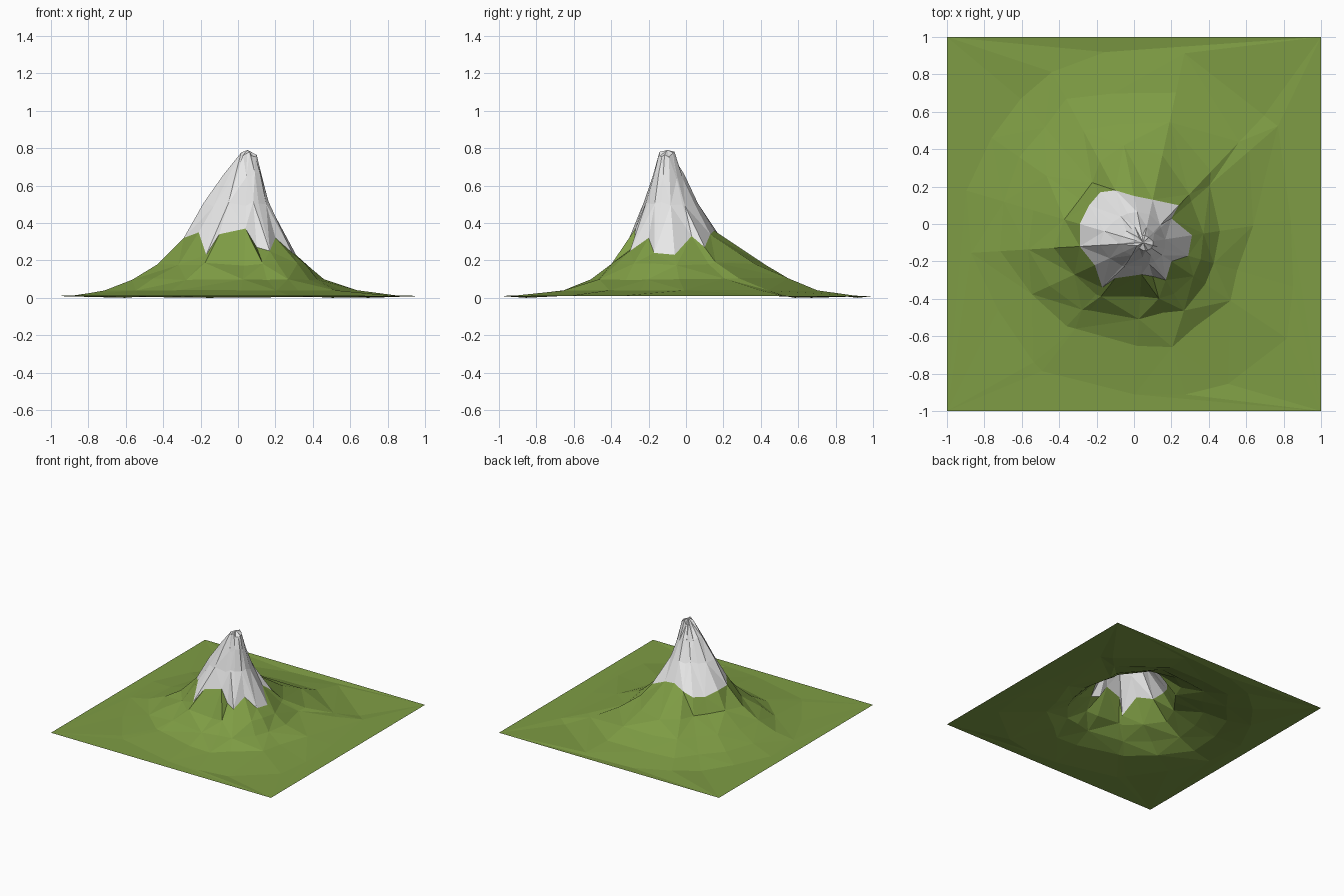
import bpy, bmesh, math, random
from mathutils import Vector

if "Cube" in bpy.data.objects:
    bpy.data.objects.remove(bpy.data.objects["Cube"])

random.seed(4)
PEAK = Vector((0.05, -0.10, 0.79))

# Radius from the peak axis at each height, for E, NE, N, NW, W, SW, S, SE
SLOPE = {
    0.18: (.31, .36, .55, .42, .47, .39, .29, .31),
    0.10: (.41, .50, .70, .62, .63, .50, .39, .41),
    0.04: (.53, .74, .84, .85, .74, .60, .56, .55),
    0.01: (.78, .98, 1.0, 1.05, .90, .85, .80, .92),
}
CONE = {
    0.50: (.115, .125, .165, .18, .24, .17, .12, .12),
    0.65: (.085, .075, .09, .10, .13, .095, .075, .08),
    0.76: (.055, .04, .04, .035, .04, .035, .04, .05),
}
# Jagged lower edge of the snow, counter-clockwise
SNOW_LINE = [
    (.31, -.06, .23), (.20, .03, .33), (.24, .10, .27), (.10, .13, .34),
    (0, .15, .36), (-.10, .18, .33), (-.18, .17, .30), (-.24, .10, .29),
    (-.29, 0, .32), (-.29, -.12, .32), (-.21, -.22, .35), (-.17, -.34, .23),
    (-.10, -.29, .34), (.04, -.27, .37), (.10, -.28, .27), (.17, -.30, .25),
    (.20, -.20, .32), (.29, -.17, .24),
]
ANGLES = [math.atan2(y - PEAK.y, x - PEAK.x) % math.tau for x, y, z in SNOW_LINE]


def material(name, rgb):
    m = bpy.data.materials.new(name)
    m.diffuse_color = (*rgb, 1)
    m.use_nodes = True
    m.node_tree.nodes["Principled BSDF"].inputs["Base Color"].default_value = m.diffuse_color
    return m


def ring(z, radii, rough):
    """Slightly uneven contour around the peak."""
    pts = []
    for a in ANGLES:
        t = a / math.tau * 8
        i = int(t) % 8
        r = radii[i] + (radii[(i + 1) % 8] - radii[i]) * (t - int(t))
        r *= 1 + random.uniform(-rough, rough)
        x = max(-.95, min(.95, PEAK.x + r * math.cos(a)))
        y = max(-.95, min(.93, PEAK.y + r * math.sin(a)))
        pts.append((x, y, z * (1 + random.uniform(-rough, rough))))
    return pts


def skin(bm, rings):
    """Triangulated strips between successive contours, outer to inner."""
    loops = [[bm.verts.new(p) for p in r] for r in rings]
    for k, (lo, hi) in enumerate(zip(loops, loops[1:])):
        n = len(lo)
        for i in range(n):
            j = (i + 1) % n
            if (i + k) % 2:
                bm.faces.new((lo[i], lo[j], hi[j]))
                bm.faces.new((lo[i], hi[j], hi[i]))
            else:
                bm.faces.new((lo[i], lo[j], hi[i]))
                bm.faces.new((lo[j], hi[j], hi[i]))
    return loops


def finish(bm, name, mat):
    for f in bm.faces:
        f.normal_update()
        if f.normal.z < 0:
            f.normal_flip()
    me = bpy.data.meshes.new(name)
    bm.to_mesh(me)
    bm.free()
    me.materials.append(mat)
    bpy.context.collection.objects.link(bpy.data.objects.new(name, me))


# Grassy slopes, joined to the flat square of land
bm = bmesh.new()
outer = [ring(z, SLOPE[z], .05) for z in sorted(SLOPE)]
outer[0] = [(x, y, random.choice((0, .01, .012))) for x, y, z in outer[0]]
loops = skin(bm, outer + [SNOW_LINE])
corners = [bm.verts.new((x, y, .01)) for x, y in ((-1, -1), (1, -1), (1, 1), (-1, 1))]
border = [bm.edges.new((corners[i], corners[(i + 1) % 4])) for i in range(4)]
foot = loops[0]
border += [bm.edges.get((foot[i], foot[(i + 1) % len(foot)])) for i in range(len(foot))]
bmesh.ops.triangle_fill(bm, edges=border, use_beauty=True, normal=(0, 0, 1))
finish(bm, "grassy_slopes", material("grass green", (.21, .335, .058)))

# Snow cap up to the summit
bm = bmesh.new()
loops = skin(bm, [SNOW_LINE] + [ring(z, CONE[z], .03) for z in sorted(CONE)])
tip = bm.verts.new(PEAK)
top = loops[-1]
for i in range(len(top)):
    bm.faces.new((top[i], top[(i + 1) % len(top)], tip))
finish(bm, "snow_cap", material("snow white", (.8, .8, .8)))
